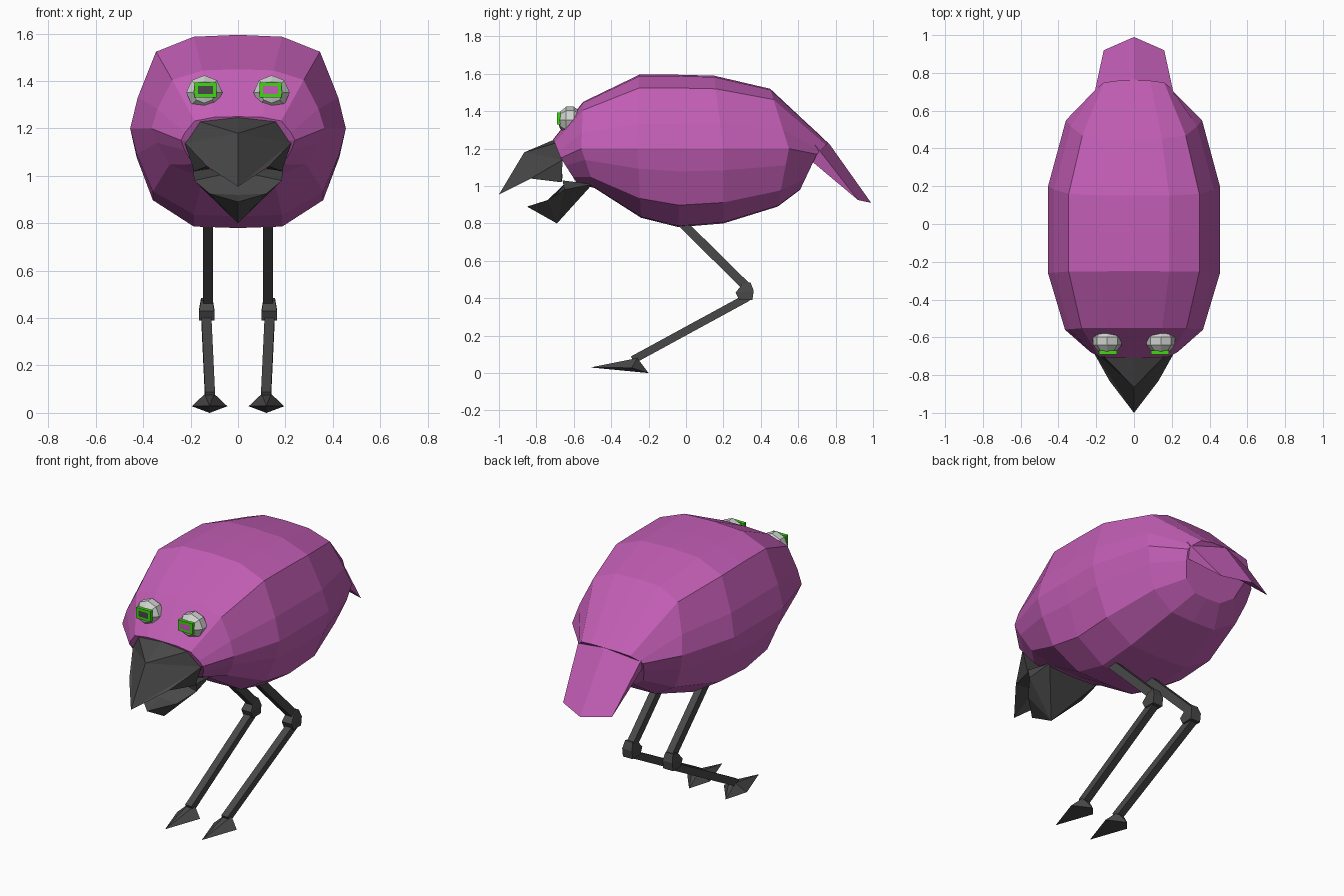
import bpy, bmesh, math
from mathutils import Vector

if "Cube" in bpy.data.objects:
    bpy.data.objects.remove(bpy.data.objects["Cube"])


def material(name, rgb):
    m = bpy.data.materials.new(name)
    m.diffuse_color = (*rgb, 1)
    m.use_nodes = True
    m.node_tree.nodes["Principled BSDF"].inputs["Base Color"].default_value = m.diffuse_color
    return m


PINK = material("orchid_pink", (0.54, 0.11, 0.46))
DARK = material("charcoal", (0.065, 0.065, 0.065))
WHITE = material("eye_white", (0.62, 0.64, 0.61))
GREEN = material("bright_green", (0.05, 0.68, 0.005))


def finish(name, bm, *mats):
    bmesh.ops.remove_doubles(bm, verts=bm.verts, dist=0.0005)
    bmesh.ops.recalc_face_normals(bm, faces=bm.faces)
    me = bpy.data.meshes.new(name)
    bm.to_mesh(me)
    bm.free()
    for m in mats:
        me.materials.append(m)
    ob = bpy.data.objects.new(name, me)
    bpy.context.collection.objects.link(ob)
    return ob


def mirrored(name, verts, faces, mat):
    """Build the +x half and its reflection, welded along x = 0."""
    bm = bmesh.new()
    for s in (1, -1):
        vs = [bm.verts.new((s * x, y, z)) for x, y, z in verts]
        for f in faces:
            if len({verts[i] for i in f}) > 2:
                bm.faces.new([vs[i] for i in (f if s > 0 else f[::-1])])
    return finish(name, bm, mat)


def hull(name, points, mat):
    bm = bmesh.new()
    for p in points:
        bm.verts.new(p)
    bmesh.ops.convex_hull(bm, input=bm.verts[:])
    return finish(name, bm, mat)


# Body: half cross-section (width fraction, height fraction) lofted along y
section = [(0, 1), (0.41, 0.98), (0.76, 0.82), (0.93, 0.33), (1, 0),
           (0.94, -0.29), (0.79, -0.72), (0.41, -0.985), (0, -1)]
# y at top, middle, bottom; half width; z at top, middle, bottom
rings = [(-0.71, -0.67, -0.58, 0.24, 1.25, 1.15, 1.01),
         (-0.55, -0.56, -0.49, 0.365, 1.45, 1.20, 0.99),
         (-0.25, -0.26, -0.24, 0.455, 1.595, 1.20, 0.83),
         (-0.04, -0.03, -0.04, 0.455, 1.595, 1.20, 0.78),
         (0.15, 0.20, 0.20, 0.455, 1.59, 1.20, 0.80),
         (0.45, 0.55, 0.49, 0.36, 1.52, 1.20, 0.89),
         (0.76, 0.70, 0.61, 0.21, 1.23, 1.17, 0.98)]
body = []
for yt, ym, yb, w, zt, zm, zb in rings:
    for fx, t in section:
        ye, ze = (yt, zt) if t > 0 else (yb, zb)
        a = abs(t)
        body.append((fx * w, ym + (ye - ym) * a, zm + (ze - zm) * a))
n = len(section)
faces = [(r * n + i, r * n + i + 1, (r + 1) * n + i + 1, (r + 1) * n + i)
         for r in range(len(rings) - 1) for i in range(n - 1)]
# Close both ends with strips from each rim to the centre line
for base in (0, (len(rings) - 1) * n):
    body.append((0, body[base + 4][1], body[base + 4][2]))
    c = len(body) - 1
    faces += [(c, base + i, base + i + 1) for i in range(n - 1)]
mirrored("body", body, faces, PINK)

# Tail: folded pentagonal plume with a hollow underside
mirrored("tail",
         [(0, 0.66, 1.325), (0.21, 0.69, 1.22), (0, 0.77, 1.22),
          (0.16, 0.92, 0.925), (0, 0.99, 0.91), (0.19, 0.675, 1.13),
          (0, 0.69, 1.14)],
         [(0, 1, 2), (1, 3, 4, 2), (1, 5, 3), (5, 6, 4, 3), (0, 6, 5, 1)], PINK)

# Upper beak: hooked, hollow side facing down
mirrored("upper_beak",
         [(0, -0.70, 1.25), (0.18, -0.68, 1.235), (0.225, -0.66, 1.14),
          (0.185, -0.665, 1.02), (0, -0.66, 1.05), (0, -0.865, 1.18),
          (0.13, -0.83, 1.04), (0, -1.0, 0.955), (0, -0.83, 1.05)],
         [(0, 1, 5), (1, 2, 5), (5, 2, 7), (2, 6, 7), (2, 3, 6),
          (3, 4, 8, 6), (6, 8, 7), (0, 4, 3, 2, 1)], DARK)

# Lower beak: scoop with a pointed chin
mirrored("lower_beak",
         [(0, -0.85, 0.89), (0.12, -0.74, 0.925), (0.185, -0.65, 0.98),
          (0.19, -0.66, 1.03), (0.17, -0.50, 1.01), (0, -0.50, 1.01),
          (0, -0.69, 0.80), (0, -0.72, 0.92), (0, -0.64, 1.02)],
         [(0, 1, 7), (7, 1, 2, 8), (8, 2, 3), (8, 3, 4, 5), (0, 6, 1),
          (1, 6, 2), (2, 6, 4), (2, 4, 3), (6, 5, 4)], DARK)


def beam(name, a, b, w, t):
    """Square bar between two points in a plane of constant direction."""
    a, b = Vector(a), Vector(b)
    side = Vector((1, 0, 0))
    up = side.cross(b - a).normalized()
    hull(name, [p + side * sx * w + up * sy * t
                for p in (a, b) for sx in (-1, 1) for sy in (-1, 1)], DARK)


for s, label in ((-1, "left"), (1, "right")):
    # Eyeball: faceted globe with its pole facing forward
    bm = bmesh.new()
    bmesh.ops.create_uvsphere(bm, u_segments=8, v_segments=5, radius=1)
    for v in bm.verts:
        x, y, z = v.co
        v.co = (s * 0.142 + x * 0.08, -0.62 - z * 0.067, 1.352 + y * 0.076)
    finish(label + "_eyeball", bm, WHITE)

    # Iris: shallow green block, inset front face forms the pupil
    bm = bmesh.new()
    bmesh.ops.create_cube(bm, size=1)
    for v in bm.verts:
        v.co = (s * 0.137 + v.co.x * 0.094, -0.68 + v.co.y * 0.02,
                1.362 + v.co.z * 0.064)
    bm.normal_update()
    front = min(bm.faces, key=lambda f: f.calc_center_median().y)
    bmesh.ops.inset_region(bm, faces=[front], thickness=0.021)
    front.material_index = 1
    finish(label + "_iris", bm, GREEN, DARK if s < 0 else PINK)

    # Leg: thigh, hexagonal joint and shin
    x = s * 0.127
    beam(label + "_thigh", (x, -0.06, 0.84), (x, 0.33, 0.455), 0.021, 0.024)
    hull(label + "_leg_joint",
         [(s * 0.132 + k * (0.032 if z < 0.45 else 0.024), y, z) for k in (-1, 1)
          for y, z in ((0.265, 0.43), (0.285, 0.39), (0.355, 0.39),
                       (0.362, 0.44), (0.345, 0.485), (0.30, 0.475))], DARK)
    beam(label + "_shin", (s * 0.134, 0.33, 0.405), (s * 0.118, -0.285, 0.07),
         0.021, 0.021)

    # Foot: long front toe, two side toes and a low heel
    f = s * 0.12
    hull(label + "_foot",
         [(f, -0.51, 0.03), (f, -0.20, 0.0), (f - 0.075, -0.29, 0.028),
          (f + 0.075, -0.29, 0.028), (f - 0.02, -0.26, 0.08),
          (f + 0.02, -0.26, 0.08)], DARK)
